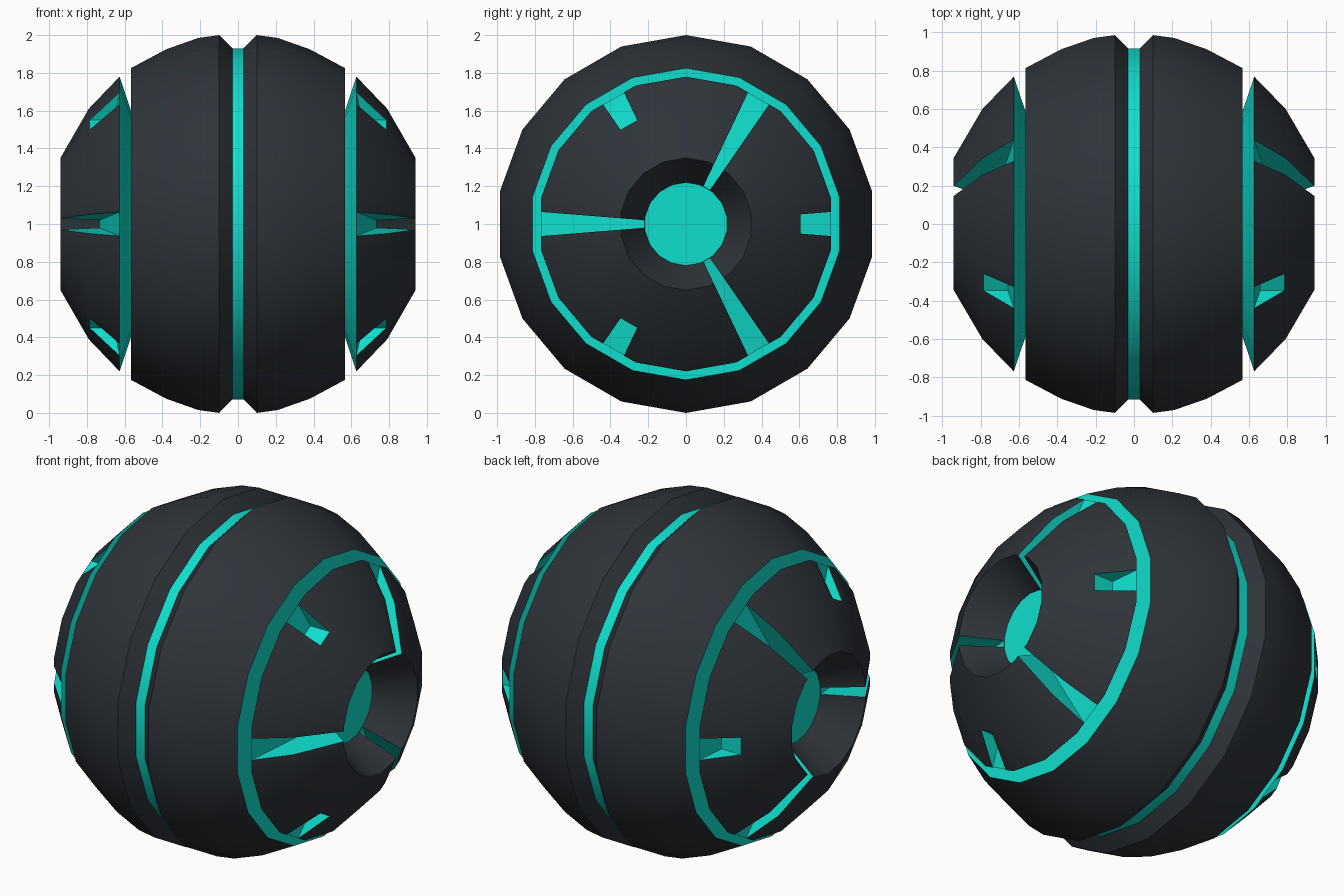
import bpy, bmesh
from math import sin, cos, tau, radians
from mathutils import Matrix

if "Cube" in bpy.data.objects:
    bpy.data.objects.remove(bpy.data.objects["Cube"])

SIDES = 18
CENTRE = (0, 0, 1)


def material(name, rgb):
    m = bpy.data.materials.new(name)
    m.diffuse_color = (*rgb, 1)
    m.use_nodes = True
    m.node_tree.nodes["Principled BSDF"].inputs["Base Color"].default_value = m.diffuse_color
    return m


DARK = material("dark_shell", (0.028, 0.034, 0.042))
CYAN = material("cyan_glow", (0.005, 0.74, 0.62))


def to_object(name, bm):
    me = bpy.data.meshes.new(name)
    bm.to_mesh(me)
    bm.free()
    me.materials.append(DARK)
    me.materials.append(CYAN)
    ob = bpy.data.objects.new(name, me)
    ob.location = CENTRE
    bpy.context.collection.objects.link(ob)
    return ob


def activate(ob):
    bpy.ops.object.select_all(action='DESELECT')
    ob.select_set(True)
    bpy.context.view_layer.objects.active = ob


def lathe(name, profile, cyan=(), capped=False):
    """Spin (x, radius) points about the x axis; cyan lists the cyan bands."""
    bm = bmesh.new()
    rings = []
    for x, r in profile:
        angles = [tau / 4 + tau * k / SIDES for k in range(SIDES)]
        rings.append([bm.verts.new((x, r * cos(a), r * sin(a))) for a in angles])
    for i in range(len(rings) - 1):
        a, b = rings[i], rings[i + 1]
        for j in range(SIDES):
            k = (j + 1) % SIDES
            f = bm.faces.new((a[j], a[k], b[k], b[j]))
            f.material_index = int(i in cyan)
    if capped:
        bm.faces.new(rings[0][::-1])
        bm.faces.new(rings[-1]).material_index = 1
    return to_object(name, bm)


def finish(ob, mirrored=True):
    activate(ob)
    bpy.ops.object.shade_smooth_by_angle(angle=radians(30))
    if mirrored:
        ob.modifiers.new("both_sides", 'MIRROR').use_axis = (True, False, False)


# Central glowing band
finish(lathe("centre_band", [(-0.03, 0.93), (0.03, 0.93)], cyan={0}), mirrored=False)

# Outer shell halves, with the cyan wall of the side groove
finish(lathe("outer_shell", [(0.03, 0.93), (0.10, 1.0), (0.21, 0.985), (0.38, 0.925),
                             (0.567, 0.825), (0.567, 0.60)], cyan={4}))

# End cap with recessed hub
cap = lathe("end_cap", [(0.567, 0.60), (0.627, 0.78), (0.79, 0.61), (0.94, 0.35), (0.73, 0.22)],
            cyan={0}, capped=True)


# Tapered slots: three long spokes and three short notches
def add_wedge(bm, r_in, angle):
    def floor_x(r):
        return 0.733 - 0.195 * (r - 0.22)

    def half(r):
        return 0.02 + 0.08 * (r - 0.22)

    r_out = 0.86
    loops = []
    for s in (-1, 1):
        loops.append([bm.verts.new((x, r, s * half(r))) for x, r in (
            (floor_x(r_in), r_in), (1.1, r_in), (1.1, r_out), (floor_x(r_out), r_out))])
    a, b = loops
    faces = [bm.faces.new(a), bm.faces.new(b[::-1])]
    for i in range(4):
        k = (i + 1) % 4
        faces.append(bm.faces.new((a[k], a[i], b[i], b[k])))
    for f in faces:
        f.material_index = 1
    bmesh.ops.rotate(bm, verts=a + b, cent=(0, 0, 0), matrix=Matrix.Rotation(radians(angle), 3, 'X'))


bm = bmesh.new()
for n in range(3):
    add_wedge(bm, 0.15, 60 + 120 * n)
    add_wedge(bm, 0.605, 120 * n)
bmesh.ops.recalc_face_normals(bm, faces=bm.faces)
cutter = to_object("slot_cutter", bm)
cutter.hide_render = True

cut = cap.modifiers.new("slots", 'BOOLEAN')
cut.operation = 'DIFFERENCE'
cut.solver = 'EXACT'
cut.object = cutter
activate(cap)
bpy.ops.object.modifier_apply(modifier=cut.name)
bpy.data.objects.remove(cutter)

# Drop the hidden inner face of the cap, then mirror it
bm = bmesh.new()
bm.from_mesh(cap.data)
hidden = [f for f in bm.faces if all(v.co.x < 0.57 for v in f.verts)]
bmesh.ops.delete(bm, geom=hidden, context='FACES')
bm.to_mesh(cap.data)
bm.free()
finish(cap)
